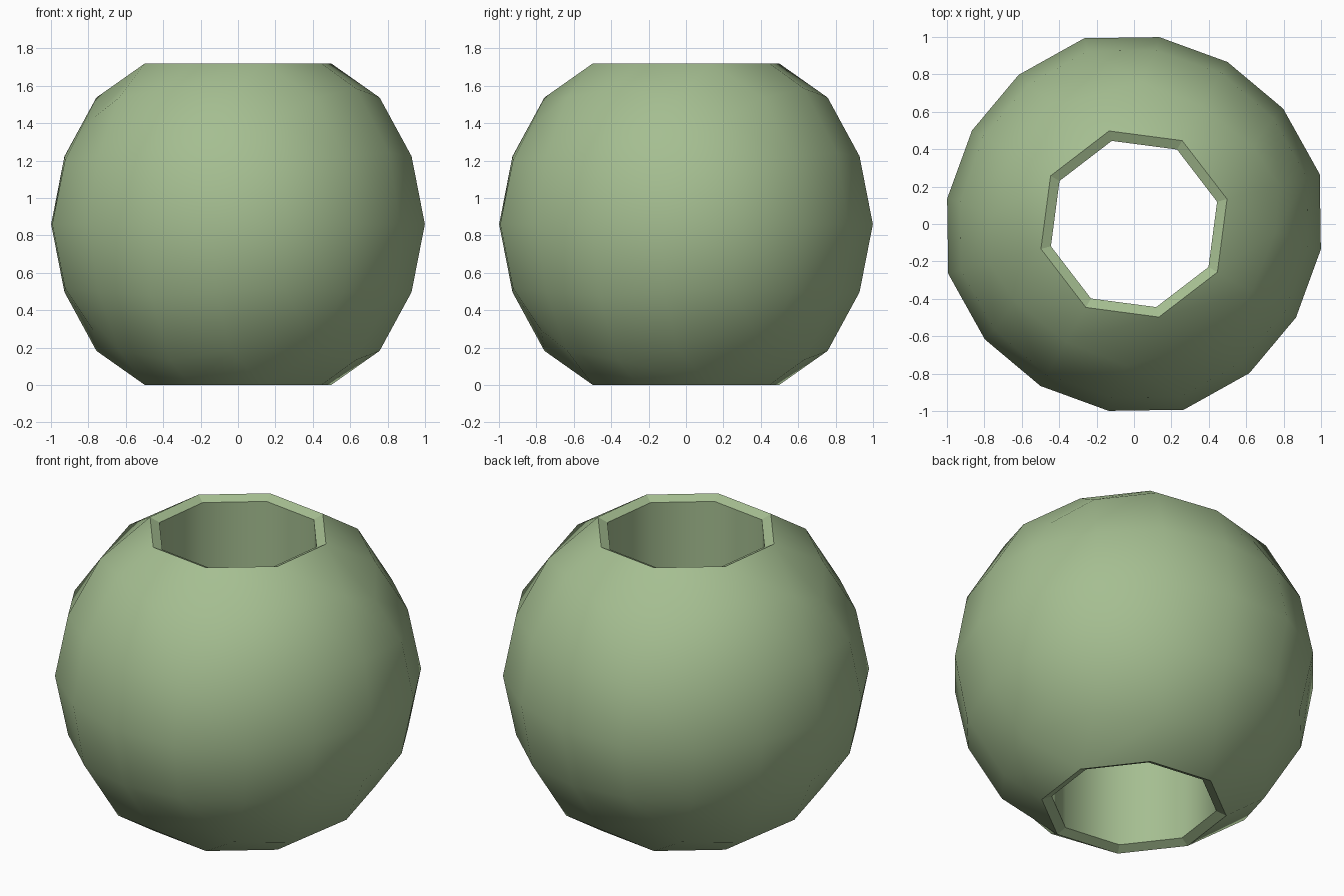
import bpy, bmesh, math
from mathutils import Vector, Matrix

if "Cube" in bpy.data.objects:
    bpy.data.objects.remove(bpy.data.objects["Cube"])

HALF_H = 0.86

# Rounded-cube profile: grid steps (sorted, largest first) -> position
SHAPE = {
    (2, 0, 0): (1.0, 0.0, 0.0),
    (2, 1, 0): (0.933, 0.382, 0.0),
    (2, 1, 1): (0.862, 0.363, 0.363),
    (2, 2, 0): (0.727, 0.727, 0.0),
    (2, 2, 1): (0.677, 0.677, 0.342),
    (2, 2, 2): (0.567, 0.567, 0.567),
}


def rounded(co):
    steps = [round(abs(c)) for c in co]
    order = sorted(range(3), key=lambda i: -steps[i])
    target = SHAPE[tuple(steps[i] for i in order)]
    out = Vector((0, 0, 0))
    for axis, value in zip(order, target):
        out[axis] = math.copysign(value, co[axis])
    return out


def set_ring(verts, radius, z):
    for v in verts:
        s = radius / math.hypot(v.co.x, v.co.y)
        v.co = (v.co.x * s, v.co.y * s, math.copysign(z, v.co.z))


bm = bmesh.new()
bmesh.ops.create_cube(bm, size=4)
bmesh.ops.subdivide_edges(bm, edges=bm.edges[:], cuts=3, use_grid_fill=True)

# Open the middle of the top and bottom
hole = []
for f in bm.faces:
    c = f.calc_center_median()
    if abs(c.z) > 1.9 and abs(c.x) < 1 and abs(c.y) < 1:
        hole.append(f)
bmesh.ops.delete(bm, geom=hole, context='FACES')

# Round the body and make the openings octagonal
for v in bm.verts:
    v.co = rounded(v.co)
rim_edges = [e for e in bm.edges if e.is_boundary]
set_ring({v for e in rim_edges for v in e.verts}, 0.515, HALF_H)
for f in bm.faces:
    f.smooth = True

# Sloping flat rims
body_faces = set(bm.faces)
geom = bmesh.ops.extrude_edge_only(bm, edges=rim_edges)['geom']
set_ring([g for g in geom if isinstance(g, bmesh.types.BMVert)], 0.46, HALF_H - 0.025)
for f in bm.faces:
    if f not in body_faces:
        f.smooth = False

# Straight bore joining both rims
inner = [e for e in bm.edges if e.is_boundary]
for f in bmesh.ops.bridge_loops(bm, edges=inner)['faces']:
    f.smooth = True

bmesh.ops.recalc_face_normals(bm, faces=bm.faces[:])
bm.transform(Matrix.Translation((0, 0, HALF_H)) @ Matrix.Rotation(math.radians(-30), 4, 'Z'))

mesh = bpy.data.meshes.new("bead")
bm.to_mesh(mesh)
bm.free()

mat = bpy.data.materials.new("sage green")
mat.diffuse_color = (0.376, 0.515, 0.283, 1)
mat.use_nodes = True
mat.node_tree.nodes["Principled BSDF"].inputs["Base Color"].default_value = mat.diffuse_color
mesh.materials.append(mat)

bead = bpy.data.objects.new("bead", mesh)
bpy.context.collection.objects.link(bead)
